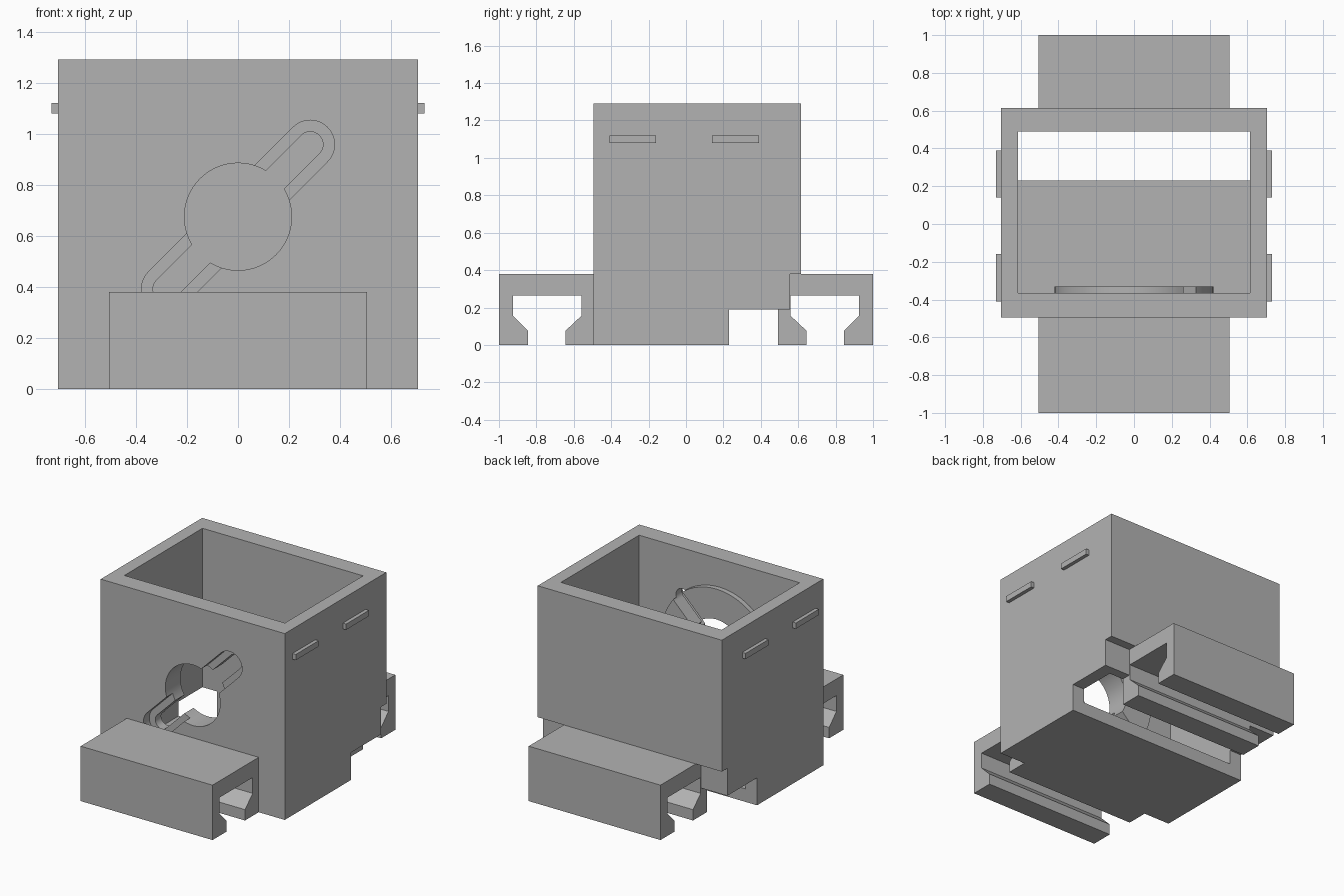
import bpy, bmesh, math
from mathutils import Vector

cube = bpy.data.objects.get("Cube")
if cube:
    bpy.data.objects.remove(cube, do_unlink=True)

grey = bpy.data.materials.new("plain_grey")
grey.use_nodes = True
COLOUR = (0.45, 0.45, 0.45, 1)
grey.diffuse_color = COLOUR
grey.node_tree.nodes["Principled BSDF"].inputs["Base Color"].default_value = COLOUR


def prism(name, points, start, end):
    """Extrude a closed outline of 3D points from offset start to offset end."""
    bm = bmesh.new()
    face = bm.faces.new([bm.verts.new(Vector(p) + start) for p in points])
    out = bmesh.ops.extrude_face_region(bm, geom=[face])
    moved = [v for v in out["geom"] if isinstance(v, bmesh.types.BMVert)]
    bmesh.ops.translate(bm, verts=moved, vec=end - start)
    bmesh.ops.recalc_face_normals(bm, faces=bm.faces)
    mesh = bpy.data.meshes.new(name)
    bm.to_mesh(mesh)
    bm.free()
    mesh.materials.append(grey)
    obj = bpy.data.objects.new(name, mesh)
    bpy.context.collection.objects.link(obj)
    return obj


def along_x(name, yz, half):
    return prism(name, [(0, y, z) for y, z in yz], Vector((-half, 0, 0)), Vector((half, 0, 0)))


def along_y(name, xz, y0, y1):
    return prism(name, [(x, 0, z) for x, z in xz], Vector((0, y0, 0)), Vector((0, y1, 0)))


def box(name, x0, x1, y0, y1, z0, z1):
    return along_y(name, [(x0, z0), (x1, z0), (x1, z1), (x0, z1)], y0, y1)


def combine(target, tool, operation):
    mod = target.modifiers.new("bool", "BOOLEAN")
    mod.operation = operation
    mod.solver = "EXACT"
    mod.object = tool
    bpy.context.view_layer.objects.active = target
    bpy.ops.object.modifier_apply(modifier=mod.name)
    bpy.data.objects.remove(tool, do_unlink=True)


HOLE_Z = 0.675


def capsule(radius, reach, steps=24):
    """Round-ended diagonal slot outline; zero reach gives a circle."""
    pts = []
    for side in (0, math.pi):
        cx = reach * math.cos(math.pi / 4 + side)
        cz = HOLE_Z + reach * math.sin(math.pi / 4 + side)
        for i in range(steps + (1 if reach else 0)):
            a = math.pi / 4 + side - math.pi / 2 + math.pi * i / steps
            pts.append((cx + radius * math.cos(a), cz + radius * math.sin(a)))
    return pts


# Open-topped housing with a stepped notch under the back
housing = along_x("housing", [(-0.495, 0), (0.23, 0), (0.23, 0.19), (0.555, 0.19),
                              (0.555, 0.38), (0.615, 0.38), (0.615, 1.29), (-0.495, 1.29)], 0.705)
combine(housing, box("cavity", -0.615, 0.615, -0.365, 0.49, 0.09, 1.5), "DIFFERENCE")

# Round boss inside the front wall, then the keyed opening through both
combine(housing, along_y("boss", capsule(0.42, 0, 32), -0.41, -0.33), "UNION")
combine(housing, along_y("round_cut", capsule(0.21, 0, 32), -0.6, -0.25), "DIFFERENCE")
combine(housing, along_y("slot_cut", capsule(0.05, 0.4), -0.6, -0.25), "DIFFERENCE")
combine(housing, along_y("slot_recess", capsule(0.095, 0.4), -0.6, -0.43), "DIFFERENCE")

# Rail clips at front and back, open at the bottom
clip = [(0.493, 0), (0.645, 0), (0.645, 0.075), (0.56, 0.155), (0.56, 0.265), (0.925, 0.265),
        (0.925, 0.155), (0.845, 0.075), (0.845, 0), (1, 0), (1, 0.38), (0.493, 0.38)]
for name, sign in (("front_clip", -1), ("back_clip", 1)):
    along_x(name, [(sign * y, z) for y, z in clip], 0.505)

# Small catch ridges on both sides
for side, sx in (("left", 1), ("right", -1)):
    for end, y0, y1 in (("front", -0.41, -0.16), ("back", 0.14, 0.39)):
        xs = sorted((sx * 0.7, sx * 0.73))
        box(f"{side}_{end}_ridge", xs[0], xs[1], y0, y1, 1.08, 1.12)

# Smooth the curved walls of the opening and keep edges crisp
bpy.ops.object.select_all(action="DESELECT")
housing.select_set(True)
bpy.context.view_layer.objects.active = housing
bpy.ops.object.shade_smooth_by_angle(angle=math.radians(25))
